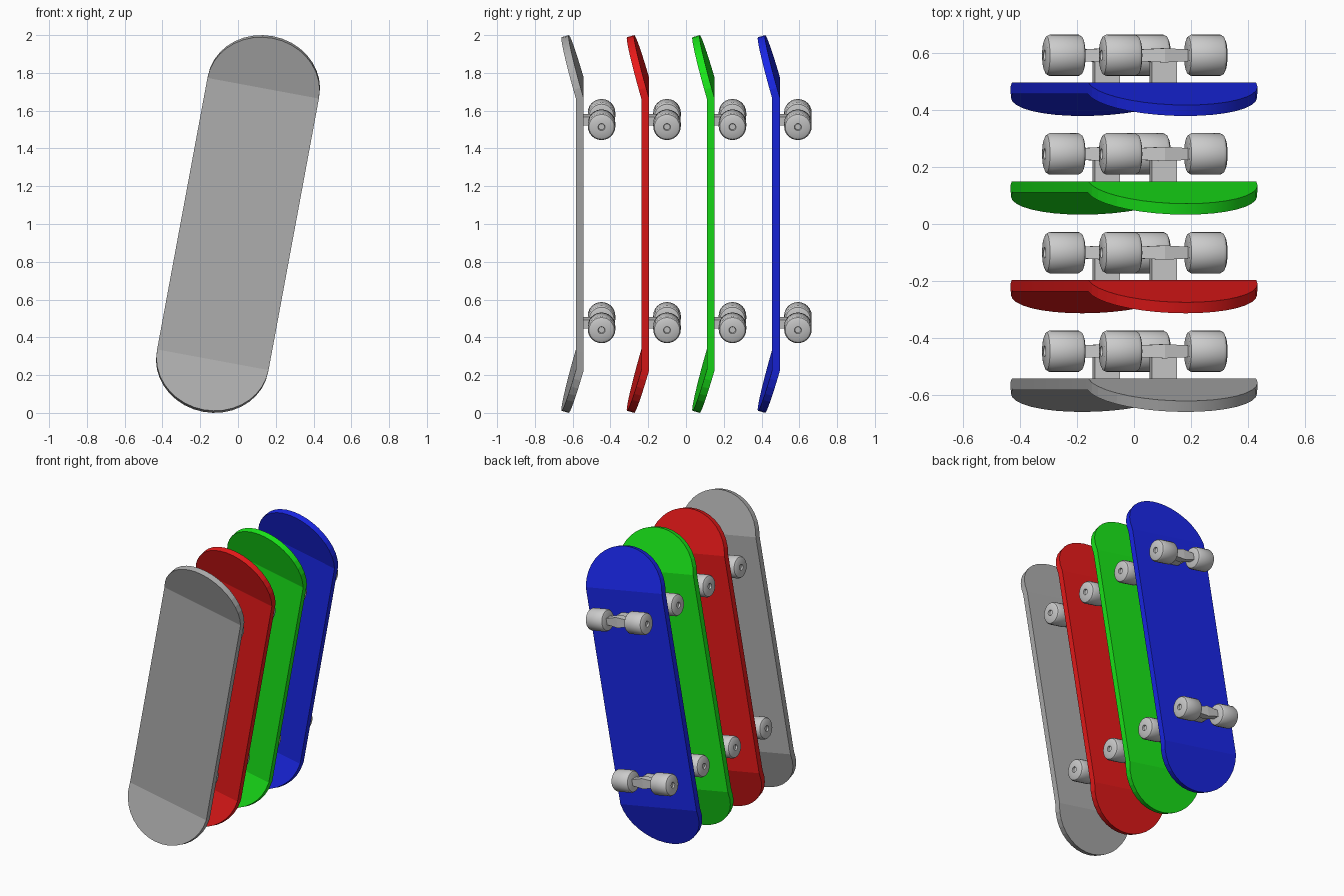
import bpy, bmesh
from math import sin, cos, tan, pi, radians

if "Cube" in bpy.data.objects:
    bpy.data.objects.remove(bpy.data.objects["Cube"])

LEAN = radians(10.5)
KICK = radians(16)
HALF_W, HALF_STRAIGHT, CAP, THICK = 0.30, 0.731, 0.28, 0.04
AXLE_Y = 0.096          # axle distance behind the deck's back face
TRUCKS = {"upper": 0.5625, "lower": -0.531}


def finish(name, bm, y, color=None, angle=30):
    """Turn a bmesh built in board space into a leaning object."""
    bmesh.ops.recalc_face_normals(bm, faces=bm.faces)
    me = bpy.data.meshes.new(name)
    bm.to_mesh(me)
    bm.free()
    me.shade_smooth()
    me.set_sharp_from_angle(angle=radians(angle))
    ob = bpy.data.objects.new(name, me)
    bpy.context.collection.objects.link(ob)
    ob.location = (0, y, 1)
    ob.rotation_euler = (0, LEAN, 0)
    if color:
        mat = bpy.data.materials.new(name + "_paint")
        mat.diffuse_color = (*color, 1)
        mat.use_nodes = True
        mat.node_tree.nodes["Principled BSDF"].inputs["Base Color"].default_value = mat.diffuse_color
        me.materials.append(mat)
    return ob


def deck(name, y, color, seg=18):
    """Stadium plate with both rounded ends bent forward; back face at y = 0."""
    bm = bmesh.new()
    layers = []
    for back in (0, 1):
        caps = []
        for side in (1, -1):
            ring = []
            for i in range(seg + 1):
                a = pi * i / seg
                s = CAP * sin(a)
                v, d = HALF_STRAIGHT + s * cos(KICK), -THICK - s * sin(KICK)
                if back:
                    bend = i in (0, seg)
                    v += THICK * (tan(KICK / 2) if bend else sin(KICK))
                    d += THICK * (1 if bend else cos(KICK))
                ring.append(bm.verts.new((side * HALF_W * cos(a), d, side * v)))
            bm.faces.new(ring)
            caps.append(ring)
        top, low = caps
        bm.faces.new((top[0], top[-1], low[0], low[-1]))
        layers.append(top + low)
    f, b = layers
    for i in range(len(f)):
        j = (i + 1) % len(f)
        bm.faces.new((f[i], f[j], b[j], b[i]))
    return finish(name, bm, y, color, 10)


def wheel(name, y, side, v, seg=24):
    """Lathe a rounded wheel with a recessed hub around the axle."""
    profile = [(0.085, 0), (0.085, 0.056), (0.089, 0.066), (0.100, 0.073),
               (0.203, 0.073), (0.214, 0.067), (0.220, 0.054), (0.221, 0.019),
               (0.210, 0.016), (0.210, 0)]
    bm = bmesh.new()
    vs = [bm.verts.new((side * a, AXLE_Y, v + r)) for a, r in profile]
    es = [bm.edges.new(p) for p in zip(vs, vs[1:])]
    bmesh.ops.spin(bm, geom=vs + es, cent=(0, AXLE_Y, v), axis=(1, 0, 0),
                   angle=2 * pi, steps=seg, use_duplicate=False)
    bmesh.ops.remove_doubles(bm, verts=bm.verts, dist=1e-5)
    return finish(name, bm, y, None, 35)


def hanger(name, y, v):
    """Axle beam, thicker at its middle, lofted from box sections."""
    bm = bmesh.new()
    rings = []
    for x, hy, hz in ((-0.10, 0.02, 0.019), (0, 0.025, 0.036), (0.10, 0.02, 0.019)):
        rings.append([bm.verts.new((x, AXLE_Y + sy * hy, v + sz * hz))
                      for sy, sz in ((-1, -1), (1, -1), (1, 1), (-1, 1))])
    for r, s in zip(rings, rings[1:]):
        for i in range(4):
            bm.faces.new((r[i], r[(i + 1) % 4], s[(i + 1) % 4], s[i]))
    bm.faces.new(rings[0])
    bm.faces.new(rings[-1])
    return finish(name, bm, y, None, 5)


def post(name, y, v):
    """Block joining the beam to the deck."""
    bm = bmesh.new()
    bmesh.ops.create_cube(bm, size=1)
    for p in bm.verts:
        p.co = (p.co.x * 0.09, p.co.y * 0.10 + 0.045, p.co.z * 0.045 + v)
    return finish(name, bm, y)


# Four boards in a row, front to back
COLORS = {"grey": (0.42, 0.42, 0.42), "red": (0.8, 0.01, 0.01),
          "green": (0.01, 0.8, 0.01), "blue": (0.01, 0.02, 0.8)}
for n, (tint, rgb) in enumerate(COLORS.items()):
    y = -0.543 + 0.3465 * n
    deck(tint + "_deck", y, rgb)
    for place, v in TRUCKS.items():
        tag = f"{tint}_{place}_"
        post(tag + "post", y, v)
        hanger(tag + "axle_beam", y, v)
        wheel(tag + "left_wheel", y, -1, v)
        wheel(tag + "right_wheel", y, 1, v)
